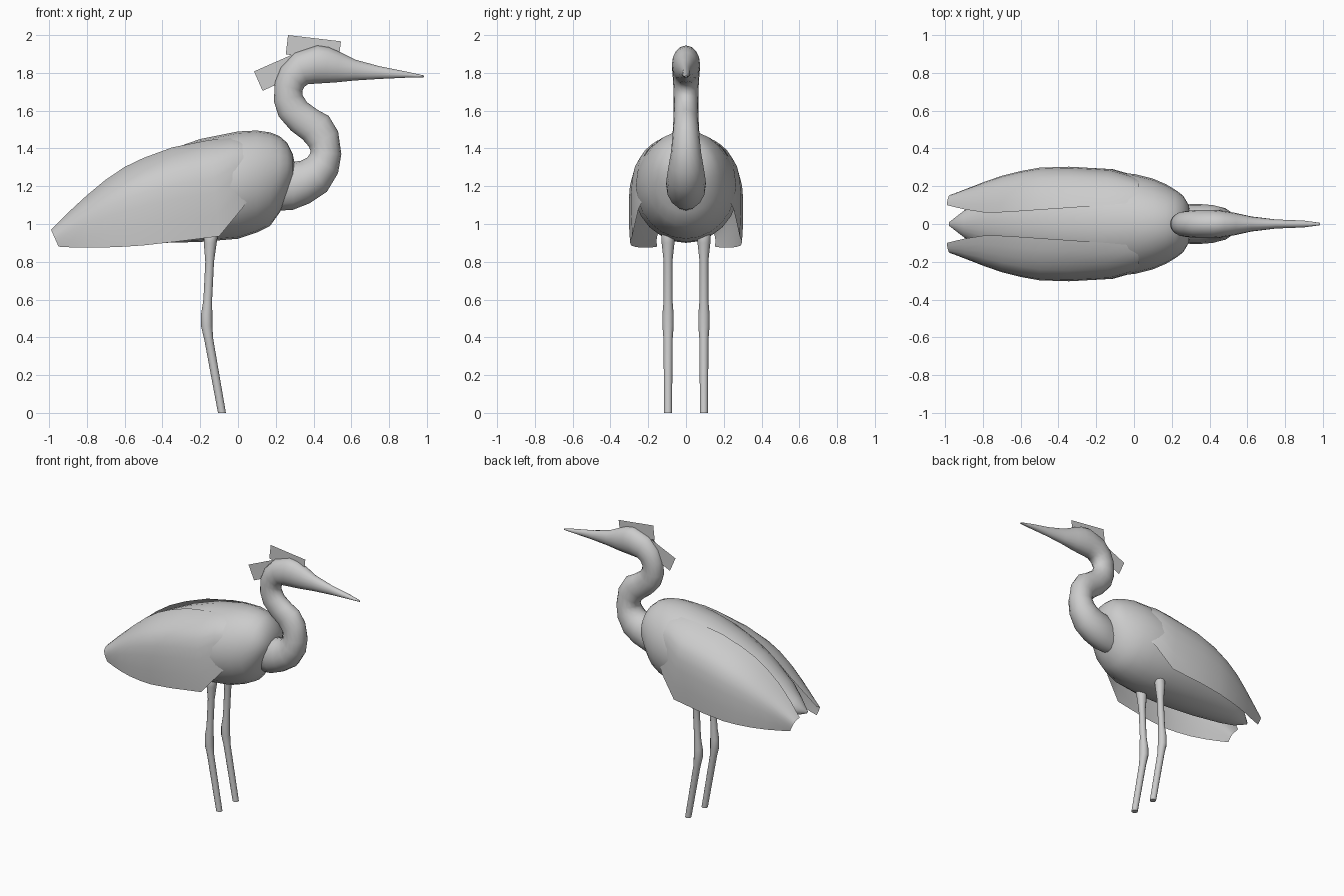
import bpy, bmesh, math
from mathutils import Vector


def make(name, rows, closed=True, angle=40):
    """Skin a list of equal-length point rows into one object."""
    bm = bmesh.new()
    grid = [[bm.verts.new(p) for p in row] for row in rows]
    n = len(rows[0])
    for a, b in zip(grid, grid[1:]):
        for i in range(n if closed else n - 1):
            j = (i + 1) % n
            bm.faces.new((a[i], a[j], b[j], b[i]))
    if closed:
        bm.faces.new(grid[0][::-1])
        bm.faces.new(grid[-1])
    bmesh.ops.recalc_face_normals(bm, faces=bm.faces)
    mesh = bpy.data.meshes.new(name)
    bm.to_mesh(mesh)
    bm.free()
    obj = bpy.data.objects.new(name, mesh)
    bpy.context.collection.objects.link(obj)
    bpy.ops.object.select_all(action='DESELECT')
    bpy.context.view_layer.objects.active = obj
    obj.select_set(True)
    bpy.ops.object.shade_smooth_by_angle(angle=math.radians(angle))
    return obj


def ring(low, high, width, sides, y=0):
    """Elliptical section between two side-view outline points."""
    a, b = Vector((low[0], y, low[1])), Vector((high[0], y, high[1]))
    mid, up = (a + b) / 2, (b - a) / 2
    pts = []
    for i in range(sides):
        t = 2 * math.pi * i / sides
        pts.append(mid + up * math.cos(t) + Vector((0, width * math.sin(t), 0)))
    return pts


# Body: x, bottom, top, half width
body = [(-.98, .96, .98, .008), (-.9, .93, 1.05, .07), (-.8, .92, 1.14, .13),
        (-.6, .905, 1.285, .2), (-.4, .9, 1.38, .25), (-.2, .905, 1.45, .275),
        (0, .922, 1.49, .265), (.1, .955, 1.495, .24), (.17, .99, 1.485, .21),
        (.22, 1.06, 1.465, .18), (.26, 1.14, 1.43, .15), (.29, 1.22, 1.37, .1),
        (.3, 1.28, 1.32, .03)]
make("body", [ring((x, lo), (x, hi), w, 24) for x, lo, hi, w in body], angle=60)

# Neck, head and beak: front/lower outline, back/upper outline, half width
neck = [(.2, 1.07, .2, 1.31, .085), (.29, 1.075, .3, 1.33, .105),
        (.38, 1.11, .335, 1.335, .105), (.47, 1.17, .365, 1.35, .1),
        (.53, 1.27, .38, 1.37, .09), (.547, 1.37, .385, 1.385, .08),
        (.53, 1.49, .375, 1.41, .073), (.48, 1.572, .34, 1.45, .069),
        (.42, 1.605, .28, 1.495, .067), (.365, 1.645, .215, 1.57, .065),
        (.343, 1.68, .19, 1.65, .065), (.34, 1.702, .195, 1.75, .067),
        (.35, 1.725, .228, 1.83, .07), (.37, 1.74, .3, 1.905, .074),
        (.41, 1.743, .42, 1.945, .075), (.46, 1.746, .48, 1.936, .07),
        (.52, 1.75, .54, 1.91, .06), (.62, 1.76, .62, 1.87, .04),
        (.75, 1.768, .75, 1.835, .024), (.9, 1.775, .9, 1.805, .018),
        (.985, 1.777, .985, 1.786, .006)]
make("neck_and_head", [ring((a, b), (c, d), w, 16) for a, b, c, d, w in neck], angle=60)

# Wing: top x, bottom x, inner y, top z, outer y, bottom z
wing = [(.02, .05, .11, 1.45, .235, 1.12), (-.04, .02, .11, 1.455, .256, 1.08),
        (-.15, -.1, .1, 1.445, .29, .935), (-.35, -.34, .085, 1.405, .303, .905),
        (-.5, -.5, .075, 1.35, .298, .887), (-.6, -.6, .068, 1.302, .28, .88),
        (-.7, -.7, .062, 1.235, .255, .876), (-.8, -.8, .062, 1.152, .22, .875),
        (-.9, -.88, .078, 1.06, .185, .876), (-.99, -.95, .1, .97, .155, .88)]
profile = [(0, 1), (.28, .965), (.53, .9), (.74, .825), (.89, .73), (.97, .6),
           (1, .45), (1, .22), (.97, 0)]
# Leg: x, z, radius
leg = [(-.14, .965, .025), (-.143, .94, .036), (-.147, .9, .034), (-.15, .8, .023),
       (-.16, .6, .023), (-.166, .52, .03), (-.166, .46, .03), (-.155, .39, .024),
       (-.085, 0, .021)]
for side, s in (("left", 1), ("right", -1)):
    make(side + "_wing",
         [[(xb + (xt - xb) * g, s * (yi + (yo - yi) * f), zb + (zt - zb) * g)
           for f, g in profile] for xt, xb, yi, zt, yo, zb in wing],
         closed=False, angle=60)
    make(side + "_leg",
         [ring((x - r, z), (x + r, z), r, 12, s * .095) for x, z, r in leg])

# Flat crest feathers on the centre line
make("top_crest", [[(.265, 0, 2.0), (.545, 0, 1.967)],
                   [(.253, 0, 1.898), (.533, 0, 1.865)]], closed=False)
make("rear_crest", [[(.085, 0, 1.808), (.34, 0, 1.92)],
                    [(.13, 0, 1.705), (.385, 0, 1.82)]], closed=False)
